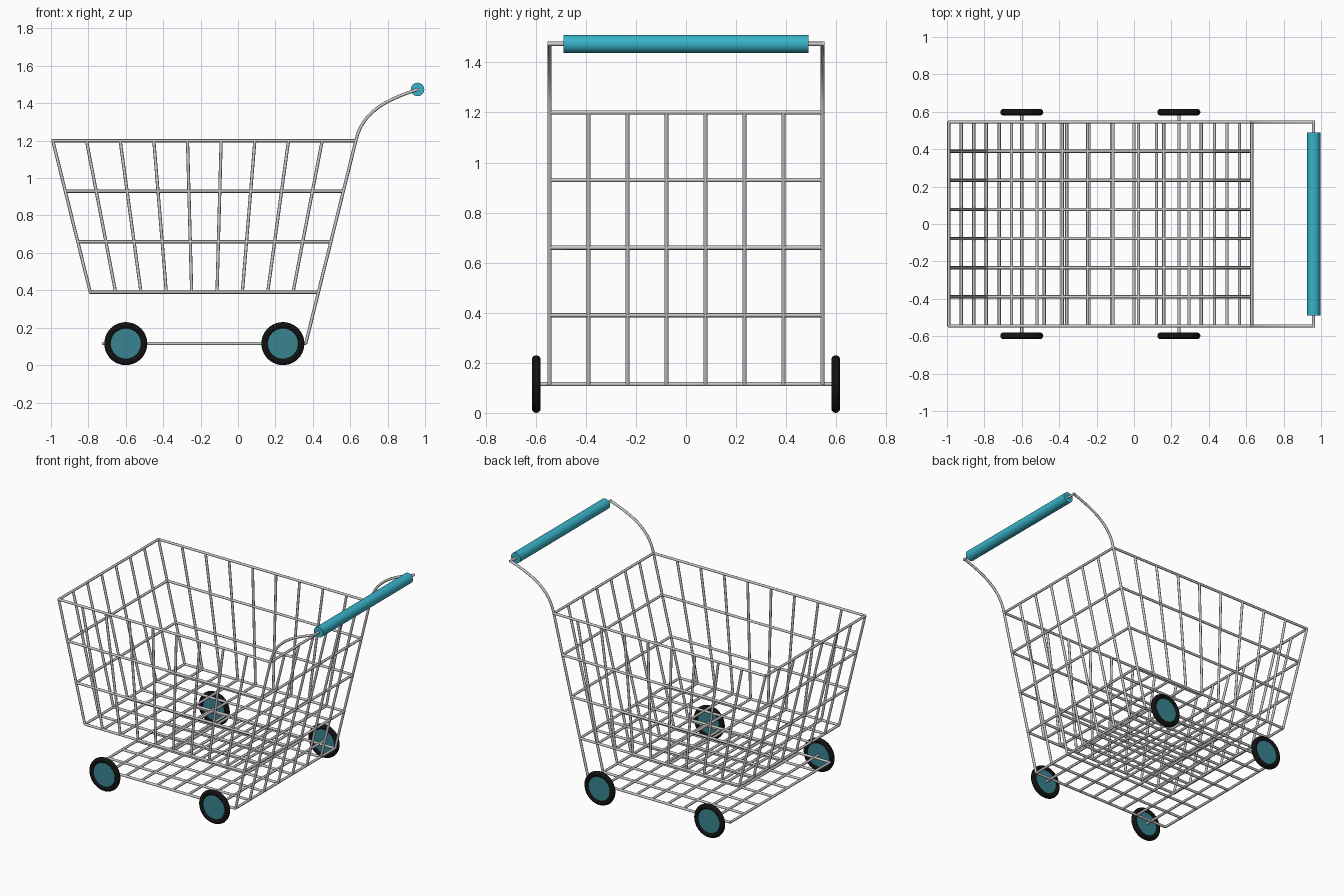
import bpy
from math import pi
from mathutils import Vector
from mathutils.geometry import interpolate_bezier

if "Cube" in bpy.data.objects:
    bpy.data.objects.remove(bpy.data.objects["Cube"])

R = 0.0085                      # wire radius
HALF = 0.545                    # half width of the cart
Z_RACK, Z_BOT, Z_TOP = 0.115, 0.39, 1.2
AXLES = (-0.60, 0.24)


def material(name, rgb):
    m = bpy.data.materials.new(name)
    m.diffuse_color = (*rgb, 1)
    m.use_nodes = True
    m.node_tree.nodes["Principled BSDF"].inputs["Base Color"].default_value = m.diffuse_color
    return m


teal = material("teal_grip", (0.04, 0.45, 0.58))
dark_teal = material("teal_hub", (0.04, 0.23, 0.28))
black = material("black_rubber", (0.006, 0.006, 0.006))


def spread(a, b, n):
    return [a + (b - a) * i / (n - 1) for i in range(n)]


def wires(name, paths):
    """One mesh object made of round wires along the given point paths."""
    cu = bpy.data.curves.new(name, 'CURVE')
    cu.dimensions = '3D'
    cu.bevel_depth = R
    cu.bevel_resolution = 2
    cu.use_fill_caps = True
    for path in paths:
        s = cu.splines.new('POLY')
        s.points.add(len(path) - 1)
        for p, co in zip(s.points, path):
            p.co = (*co, 1)
    ob = bpy.data.objects.new(name, cu)
    bpy.context.collection.objects.link(ob)
    finish(ob, name, convert=True)
    return ob


def finish(ob, name, mat=None, convert=False):
    ob.name = name
    bpy.ops.object.select_all(action='DESELECT')
    ob.select_set(True)
    bpy.context.view_layer.objects.active = ob
    if convert:
        bpy.ops.object.convert(target='MESH')
    bpy.ops.object.shade_smooth_by_angle(angle=0.9)
    if mat:
        ob.data.materials.append(mat)


def cylinder(name, r, depth, loc, mat, sides=32):
    bpy.ops.mesh.primitive_cylinder_add(vertices=sides, radius=r, depth=depth,
                                        location=loc, rotation=(pi / 2, 0, 0))
    finish(bpy.context.object, name, mat)


def front_x(z):                 # sloping front panel
    return -0.79 - 0.20 * (z - Z_BOT) / (Z_TOP - Z_BOT)


def back_x(z):                  # sloping back panel, runs down to the rack
    return 0.43 + 0.20 * (z - Z_BOT) / (Z_TOP - Z_BOT)


levels = spread(Z_BOT, Z_TOP, 4)
rows = spread(-HALF, HALF, 8)
bottom_xs = spread(front_x(Z_BOT), back_x(Z_BOT), 10)
top_xs = spread(front_x(Z_TOP), back_x(Z_TOP), 10)

# Basket panels
wires("basket_front",
      [[(front_x(Z_BOT), y, Z_BOT), (front_x(Z_TOP), y, Z_TOP)] for y in rows] +
      [[(front_x(z), -HALF, z), (front_x(z), HALF, z)] for z in levels])
wires("basket_back",
      [[(back_x(Z_RACK), y, Z_RACK), (back_x(Z_TOP), y, Z_TOP)] for y in rows] +
      [[(back_x(z), -HALF, z), (back_x(z), HALF, z)] for z in levels])
for side, y in (("right", -HALF), ("left", HALF)):
    wires("basket_side_" + side,
          [[(b, y, Z_BOT), (t, y, Z_TOP)]
           for b, t in list(zip(bottom_xs, top_xs))[1:-1]] +
          [[(front_x(z), y, z), (back_x(z), y, z)] for z in levels])
wires("basket_floor",
      [[(x, -HALF, Z_BOT), (x, HALF, Z_BOT)] for x in bottom_xs[1:-1]] +
      [[(front_x(Z_BOT), y, Z_BOT), (back_x(Z_BOT), y, Z_BOT)] for y in rows[1:-1]])

# Lower rack and axles
rack_xs = spread(-0.72, 0.36, 10)
wires("lower_rack",
      [[(x, -HALF, Z_RACK), (x, HALF, Z_RACK)] for x in rack_xs] +
      [[(rack_xs[0], y, Z_RACK), (rack_xs[-1], y, Z_RACK)] for y in rows])
wires("axles", [[(x, -0.60, Z_RACK), (x, 0.60, Z_RACK)] for x in AXLES])

# Handle: curved arms, cross bar and grip
arms = []
for y in (-HALF, HALF):
    arms.append(interpolate_bezier(Vector((0.63, y, 1.2)), Vector((0.665, y, 1.36)),
                                   Vector((0.80, y, 1.42)), Vector((0.96, y, 1.474)), 14))
wires("handle_arms", arms + [[(0.96, -HALF - R, 1.474), (0.96, HALF + R, 1.474)]])
cylinder("handle_grip", 0.036, 0.98, (0.96, 0, 1.474), teal)

# Wheels
for xn, x in zip(("front", "back"), AXLES):
    for yn, y in (("right", -0.598), ("left", 0.598)):
        name = f"{xn}_{yn}_"
        bpy.ops.mesh.primitive_torus_add(major_radius=0.097, minor_radius=0.018,
                                         major_segments=40, minor_segments=14,
                                         location=(x, y, 0.115), rotation=(pi / 2, 0, 0))
        finish(bpy.context.object, name + "tyre", black)
        cylinder(name + "hub", 0.085, 0.018, (x, y, 0.115), dark_teal)
